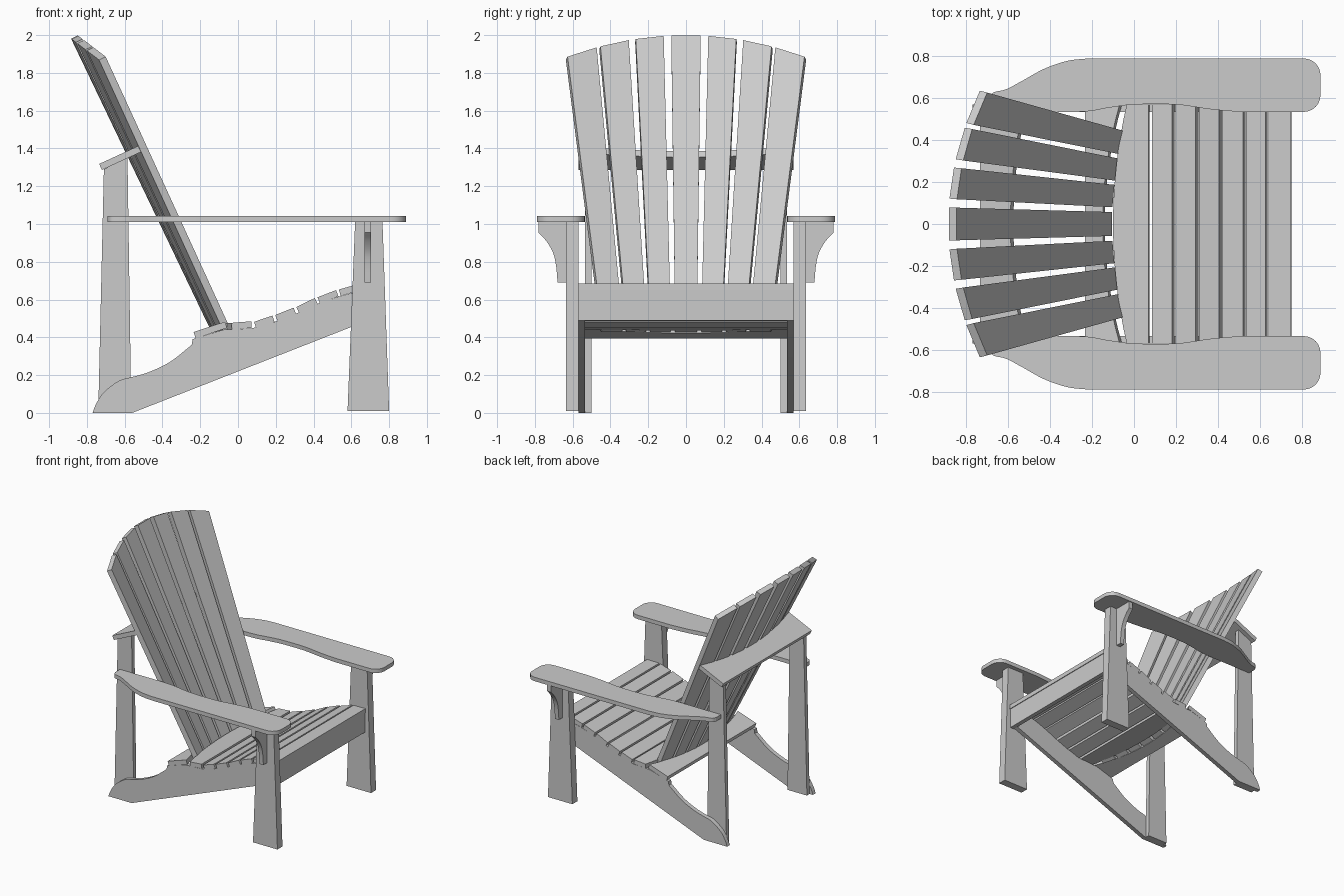
import bpy, bmesh, math
from mathutils import Vector

cube = bpy.data.objects.get("Cube")
if cube:
    bpy.data.objects.remove(cube, do_unlink=True)

paint = bpy.data.materials.new("grey paint")
paint.use_nodes = True
grey = (0.6, 0.6, 0.6, 1)
paint.diffuse_color = grey
paint.node_tree.nodes["Principled BSDF"].inputs["Base Color"].default_value = grey


def spline(pts, steps=5):
    """Smooth curve through a few 2D control points."""
    p = [Vector(q) for q in pts]
    p = [p[0] * 2 - p[1]] + p + [p[-1] * 2 - p[-2]]
    out = []
    for a, b, c, d in zip(p, p[1:], p[2:], p[3:]):
        for i in range(steps):
            t = i / steps
            out.append(0.5 * (2 * b + (c - a) * t + (2 * a - 5 * b + 4 * c - d) * t ** 2
                              + (3 * b - a - 3 * c + d) * t ** 3))
    return [tuple(q) for q in out] + [tuple(pts[-1])]


def prism(name, outline, depth, mirror=False):
    """Solid from a 3D outline pushed along a depth vector."""
    bm = bmesh.new()
    near = [bm.verts.new(p) for p in outline]
    far = [bm.verts.new(Vector(p) + Vector(depth)) for p in outline]
    n = len(near)
    bm.faces.new(near)
    bm.faces.new(far[::-1])
    for i in range(n):
        j = (i + 1) % n
        bm.faces.new((near[j], near[i], far[i], far[j]))
    bmesh.ops.recalc_face_normals(bm, faces=bm.faces)
    mesh = bpy.data.meshes.new(name)
    bm.to_mesh(mesh)
    bm.free()
    mesh.materials.append(paint)
    ob = bpy.data.objects.new(name, mesh)
    bpy.context.collection.objects.link(ob)
    if mirror:
        ob.modifiers.new("Mirror", 'MIRROR').use_axis = (False, True, False)
    bpy.ops.object.select_all(action='DESELECT')
    ob.select_set(True)
    bpy.context.view_layer.objects.active = ob
    bpy.ops.object.shade_smooth_by_angle(angle=math.radians(30))
    return ob


def side_board(name, profile, y, thick):
    """Pair of upright boards from an x-z profile."""
    return prism(name, [(x, y, z) for x, z in profile], (0, thick, 0), mirror=True)


WIDTH = 0.57          # half width of the seat
BOARD = 0.035         # board thickness

# Side rails with a curved rear foot
foot = spline([(-0.245, 0.36), (-0.36, 0.27), (-0.47, 0.217), (-0.56, 0.19), (-0.63, 0.17),
               (-0.71, 0.11), (-0.75, 0.05), (-0.77, 0)])
seat_line = [(0.71, 0.65), (0.64, 0.645), (0.53, 0.615), (0.415, 0.575), (0.3, 0.522),
             (0.19, 0.48), (0.075, 0.448), (-0.08, 0.44), (-0.24, 0.39)]
side_board("side_rails", [(-0.56, 0), (0.71, 0.498)] + seat_line + foot, 0.535, BOARD)

# Legs and rear posts
side_board("front_legs", [(0.58, 0.01), (0.8, 0.01), (0.765, 1.01), (0.62, 1.01)], 0.57, 0.065)
side_board("rear_posts", [(-0.74, 0), (-0.565, 0), (-0.585, 1.35), (-0.71, 1.29)], 0.5, BOARD)

# Brackets under the arms
curve = spline([(0.782, 0.955), (0.74, 0.91), (0.705, 0.85), (0.688, 0.78), (0.68, 0.69)])
prism("arm_brackets", [(0.67, y, z) for y, z in [(0.635, 0.69), (0.635, 1.01), (0.782, 1.01)] + curve],
      (BOARD, 0, 0), mirror=True)

# Arms with rounded front and tapered rear
corner = 0.08
front = []
for cy, start in ((0.535 + corner, -90), (0.79 - corner, 0)):
    for k in range(7):
        a = math.radians(start + 15 * k)
        front.append((0.89 - corner + corner * math.cos(a), cy + corner * math.sin(a)))
outer = spline([(-0.22, 0.79), (-0.32, 0.778), (-0.43, 0.74), (-0.53, 0.685), (-0.61, 0.643),
                (-0.67, 0.628), (-0.69, 0.6)])
inner = spline([(-0.69, 0.535), (-0.27, 0.535), (-0.12, 0.555), (0, 0.57), (0.2, 0.57),
                (0.36, 0.548), (0.5, 0.536), (0.6, 0.535)])
prism("arms", [(x, y, 1.01) for x, y in front + outer + inner], (0, 0, 0.032), mirror=True)

# Front apron
prism("front_apron", [(0.71, -WIDTH, 0.49), (0.745, -WIDTH, 0.49),
                      (0.745, WIDTH, 0.49), (0.71, WIDTH, 0.49)], (0, 0, 0.16))

# Seat slats: rear x, rear top z, front x, front top z
slats = [(0.085, 0.482, 0.182, 0.515), (0.197, 0.518, 0.294, 0.557), (0.309, 0.56, 0.406, 0.608),
         (0.421, 0.612, 0.519, 0.65), (0.534, 0.653, 0.628, 0.68), (0.641, 0.683, 0.75, 0.685)]
for i, (xa, za, xb, zb) in enumerate(slats):
    n = Vector((zb - za, 0, xa - xb)).normalized() * BOARD
    prism(f"seat_slat_{i + 1}", [(xa, -WIDTH, za), (xb, -WIDTH, zb), (xb, WIDTH, zb), (xa, WIDTH, za)], n)


def curved_board(name, straight, arc_mid, bow, slope, z_mid):
    """Tilted board whose second long edge follows the curve of the back."""
    ys = [WIDTH * (k / 8 - 1) for k in range(17)]
    plan = [(arc_mid + bow * y * y, y) for y in ys] + [(straight, WIDTH), (straight, -WIDTH)]
    n = Vector((slope, 0, -1)).normalized() * BOARD
    prism(name, [(x, y, z_mid + slope * (x - straight)) for x, y in plan], n)


# Boards that follow the bowed back
curved_board("rear_seat_slat", 0.07, -0.1, 0.2, 0.08, 0.485)
curved_board("lower_back_rail", -0.235, -0.15, 0.25, 0.33, 0.428)
curved_board("upper_back_rail", -0.735, -0.59, 0.2, 0.46, 1.318)

# Fanned back slats: bottom inner and outer y, top inner and outer y
fan = [(-0.057, 0.057, -0.078, 0.078), (0.08, 0.187, 0.118, 0.266),
       (0.207, 0.312, 0.303, 0.453), (0.333, 0.442, 0.473, 0.627)]


def low(y):
    return Vector((-0.105 + 0.33 * y * y, y, 0.445))


def high(y):
    return Vector((-0.85 + 0.38 * y * y, y, 2 - 0.29 * y * y))


for i, (a, b, c, d) in enumerate(fan):
    corners = [low(a), low(b), high(d), high(c)]
    back = (corners[2] - corners[0]).cross(corners[3] - corners[1]).normalized() * 0.04
    if back.x > 0:
        back = -back
    prism("back_slat_centre" if i == 0 else f"back_slats_{i}", corners, back, mirror=i > 0)
